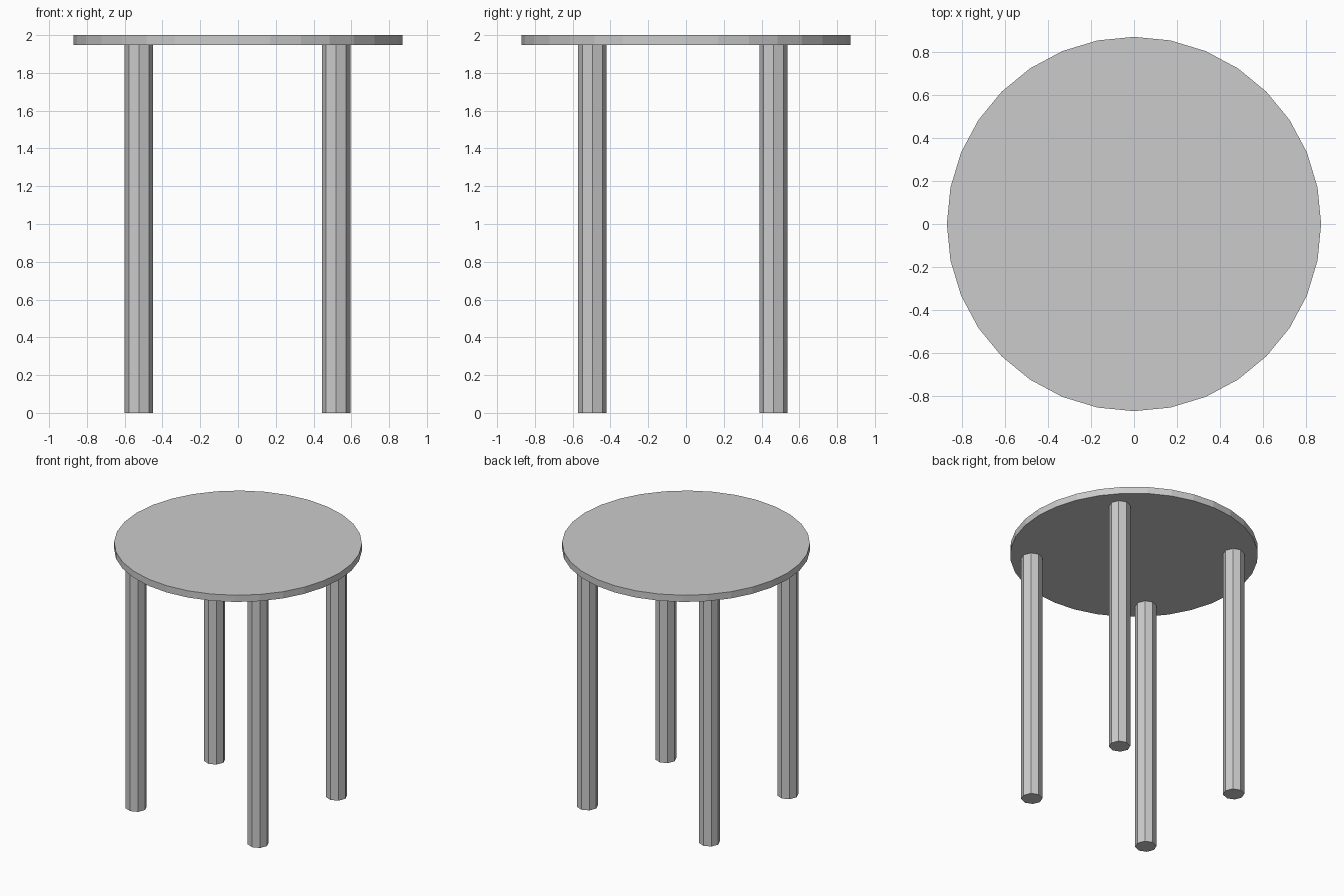
import bpy

if "Cube" in bpy.data.objects:
    bpy.data.objects.remove(bpy.data.objects["Cube"])


def cylinder(name, sides, radius, x, y, z0, z1):
    bpy.ops.mesh.primitive_cylinder_add(
        vertices=sides, radius=radius, depth=z1 - z0, location=(x, y, (z0 + z1) / 2))
    obj = bpy.context.object
    obj.name = name
    return obj


TOP_Z = 2.0
THICKNESS = 0.052

# Round top
cylinder("table_top", 32, 0.87, 0, 0, TOP_Z - THICKNESS, TOP_Z)

# Four eight-sided legs, set slightly towards the front
for depth_name, y in (("front", -0.496), ("back", 0.463)):
    for side_name, x in (("left", -0.525), ("right", 0.52)):
        cylinder(f"{depth_name}_{side_name}_leg", 8, 0.075, x, y, 0, TOP_Z - THICKNESS)
